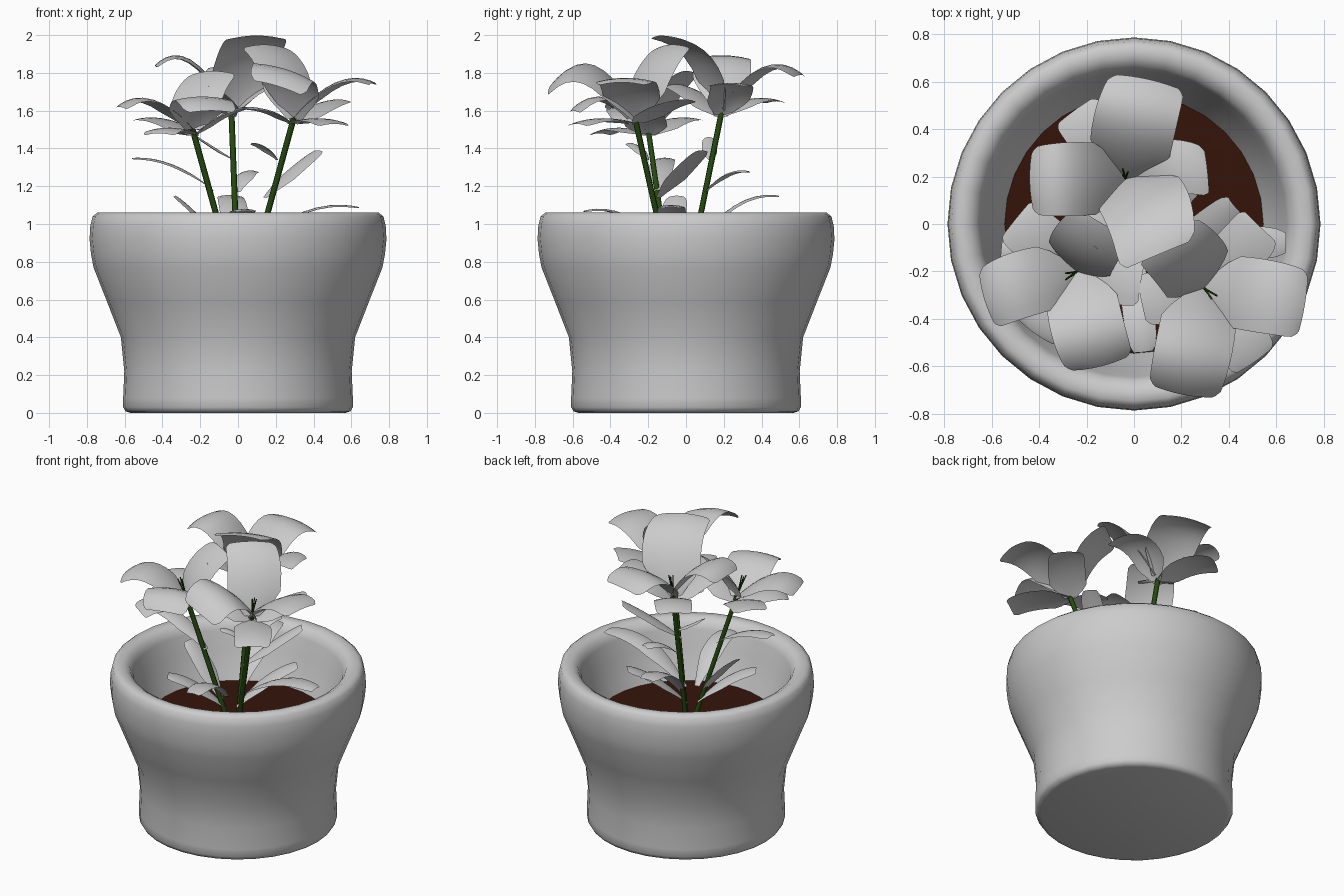
import bpy, bmesh, math
from mathutils import Vector as V

if "Cube" in bpy.data.objects:
    bpy.data.objects.remove(bpy.data.objects["Cube"])


def material(name, color):
    m = bpy.data.materials.new(name)
    m.diffuse_color = color
    m.use_nodes = True
    m.node_tree.nodes["Principled BSDF"].inputs["Base Color"].default_value = m.diffuse_color
    return m


GREEN = material("stem_green", (0.02, 0.07, 0.005, 1))
BROWN = material("soil_brown", (0.035, 0.007, 0.003, 1))


def make(name, verts, faces, mat=None):
    me = bpy.data.meshes.new(name)
    me.from_pydata(verts, [], faces)
    me.polygons.foreach_set("use_smooth", [True] * len(faces))
    ob = bpy.data.objects.new(name, me)
    bpy.context.collection.objects.link(ob)
    if mat:
        me.materials.append(mat)
    return ob


def lathe(name, profile, n=32):
    verts, faces = [], []
    for r, z in profile:
        for i in range(n):
            a = 2 * math.pi * i / n
            verts.append((r * math.cos(a), r * math.sin(a), z))
    for j in range(len(profile) - 1):
        for i in range(n):
            k = (i + 1) % n
            faces.append((j * n + i, j * n + k, (j + 1) * n + k, (j + 1) * n + i))
    faces.append(tuple(reversed(range(n))))
    return make(name, verts, faces)


def bezier(a, m, b, t):
    # quadratic curve that passes through m at its middle
    c = 2 * m - (a + b) / 2
    return a * (1 - t) ** 2 + c * 2 * t * (1 - t) + b * t * t


def blade(name, a, m, b, width, shape, drop, roll=0):
    # curved sheet along a path, with its edges bent down
    a, m, b = V(a), V(m), V(b)
    side = ((b - a).cross(V((0, 0, 1))).normalized() + V((0, 0, roll))).normalized()
    verts, faces, cols = [], [], 6
    ts = [0, .04, .08, .16, .26, .38, .5, .62, .74, .85, .93, .98, 1]
    for t in ts:
        p = bezier(a, m, b, t)
        d = bezier(a, m, b, t + .01) - bezier(a, m, b, t - .01)
        nrm = side.cross(d).normalized()
        for i in range(cols + 1):
            s = 2 * i / cols - 1
            verts.append(p + side * s * width / 2 * shape(t) - nrm * drop * s * s * shape(t))
    for j in range(len(ts) - 1):
        for i in range(cols):
            q = j * (cols + 1) + i
            faces.append((q, q + 1, q + cols + 2, q + cols + 1))
    return make(name, verts, faces)


def petal_shape(t):
    return min(1, .3 + 3.2 * t) * (.93 + .07 * math.sin(math.pi * t)) * (1 - .2 * max(0, (t - .88) / .12) ** 3)


def leaf_shape(t):
    return min(1, .3 + 2 * t) * (.8 + .2 * math.sin(math.pi * t)) * (1 - .3 * max(0, (t - .85) / .15) ** 3)


def tube(name, pts, radius, mat):
    cu = bpy.data.curves.new(name, "CURVE")
    cu.dimensions = "3D"
    cu.bevel_depth, cu.bevel_resolution, cu.use_fill_caps = radius, 1, True
    sp = cu.splines.new("POLY")
    sp.points.add(len(pts) - 1)
    for q, p in zip(sp.points, pts):
        q.co = (*p, 1)
    ob = bpy.data.objects.new(name, cu)
    bpy.context.collection.objects.link(ob)
    cu.materials.append(mat)


# Pot with rolled rim and inner wall
lathe("pot", [(.57, 0), (.595, .008), (.608, .03), (.608, .08), (.602, .22), (.62, .4), (.69, .58),
              (.765, .77), (.778, .84), (.786, .92), (.782, .99), (.77, 1.04), (.745, 1.06),
              (.70, 1.055), (.665, 1.035), (.645, .99), (.62, .88), (.565, .74), (.525, .64)])

# Soil
lathe("soil", [(.545, .69), (.3, .69)]).data.materials.append(BROWN)

# Flowers: (stem foot, stem head, petals (mid, tip, width, roll), lower petals (mid, tip))
FLOWERS = [
    ((0, 0, .67), (-.035, .19, 1.6),
     [((.0, .41, 1.83), (.06, .61, 1.79), .35, 0),
      ((-.25, .19, 1.87), (-.44, .18, 1.84), .31, 0),
      ((.05, .08, 1.89), (.10, -.13, 1.998), .37, 0)],
     [((-.14, .34, 1.66), (-.25, .48, 1.65)), ((.13, .24, 1.72), (.31, .22, 1.74)),
      ((-.13, .06, 1.68), (-.22, -.05, 1.74))]),
    ((-.01, -.08, .67), (-.24, -.2, 1.5),
     [((-.22, -.12, 1.68), (-.13, .0, 1.81), .30, 0),
      ((-.46, -.25, 1.66), (-.63, -.32, 1.62), .28, 0),
      ((-.2, -.42, 1.67), (-.14, -.60, 1.60), .31, 0)],
     [((-.36, -.35, 1.51), (-.42, -.46, 1.48)), ((-.38, -.08, 1.55), (-.5, .02, 1.56)),
      ((-.1, -.22, 1.57), (.03, -.24, 1.62))]),
    ((.05, -.07, .67), (.295, -.27, 1.56),
     [((.25, -.18, 1.81), (.14, -.07, 1.95), .33, 0),
      ((.52, -.30, 1.75), (.72, -.34, 1.75), .31, 0),
      ((.26, -.51, 1.81), (.21, -.72, 1.73), .34, .3)],
     [((.42, -.44, 1.56), (.51, -.58, 1.53)), ((.42, -.14, 1.62), (.53, -.01, 1.66)),
      ((.17, -.3, 1.6), (.03, -.32, 1.62))]),
]
for k, (foot, head, petals, sepals) in enumerate(FLOWERS, 1):
    f, h = V(foot), V(head)
    axis = (h - f).normalized()
    tube(f"stem_{k}", [f, h], .016, GREEN)
    for i, (m, tip, w, roll) in enumerate(petals, 1):
        blade(f"petal_{k}_{i}", h, m, tip, w, petal_shape, .02, roll)
    for i, (m, tip) in enumerate(sepals, 1):
        blade(f"lower_petal_{k}_{i}", h - axis * .03, m, tip, .23, petal_shape, .015)
    for i in range(3):
        a = i * 2.1
        out = V((math.cos(a), math.sin(a), 0)) * .015
        tube(f"stamen_{k}_{i + 1}", [h, h + axis * .07 + out * .4, h + axis * .15 + out], .004, GREEN)

# Leaves: (base, tip, arch height, width)
LEAVES = [
    ((-.13, -.15, 1.18), (-.56, -.11, 1.35), .05, .13),
    ((.14, -.15, 1.14), (.42, .08, 1.39), .01, .14),
    ((.05, -.07, .86), (.64, -.08, 1.09), .09, .15),
    ((0, .03, .87), (-.05, .49, 1.15), .09, .15),
    ((-.01, -.1, .87), (.04, -.54, 1.07), .08, .14),
    ((-.05, -.1, .84), (-.33, -.05, 1.15), .03, .14),
    ((0, .1, 1.17), (.08, .33, 1.28), .04, .10),
    ((-.02, .13, 1.34), (-.21, .12, 1.46), .0, .08),
    ((.21, -.2, 1.34), (.08, -.3, 1.43), .02, .08),
    ((.01, -.03, .78), (.28, .23, 1.04), .04, .15),
    ((-.03, -.08, .78), (-.33, -.28, 1.0), .04, .15),
]
for i, (a, b, arch, w) in enumerate(LEAVES, 1):
    mid = (V(a) + V(b)) / 2 + V((0, 0, arch))
    blade(f"leaf_{i}", a, mid, b, w, leaf_shape, .012)
